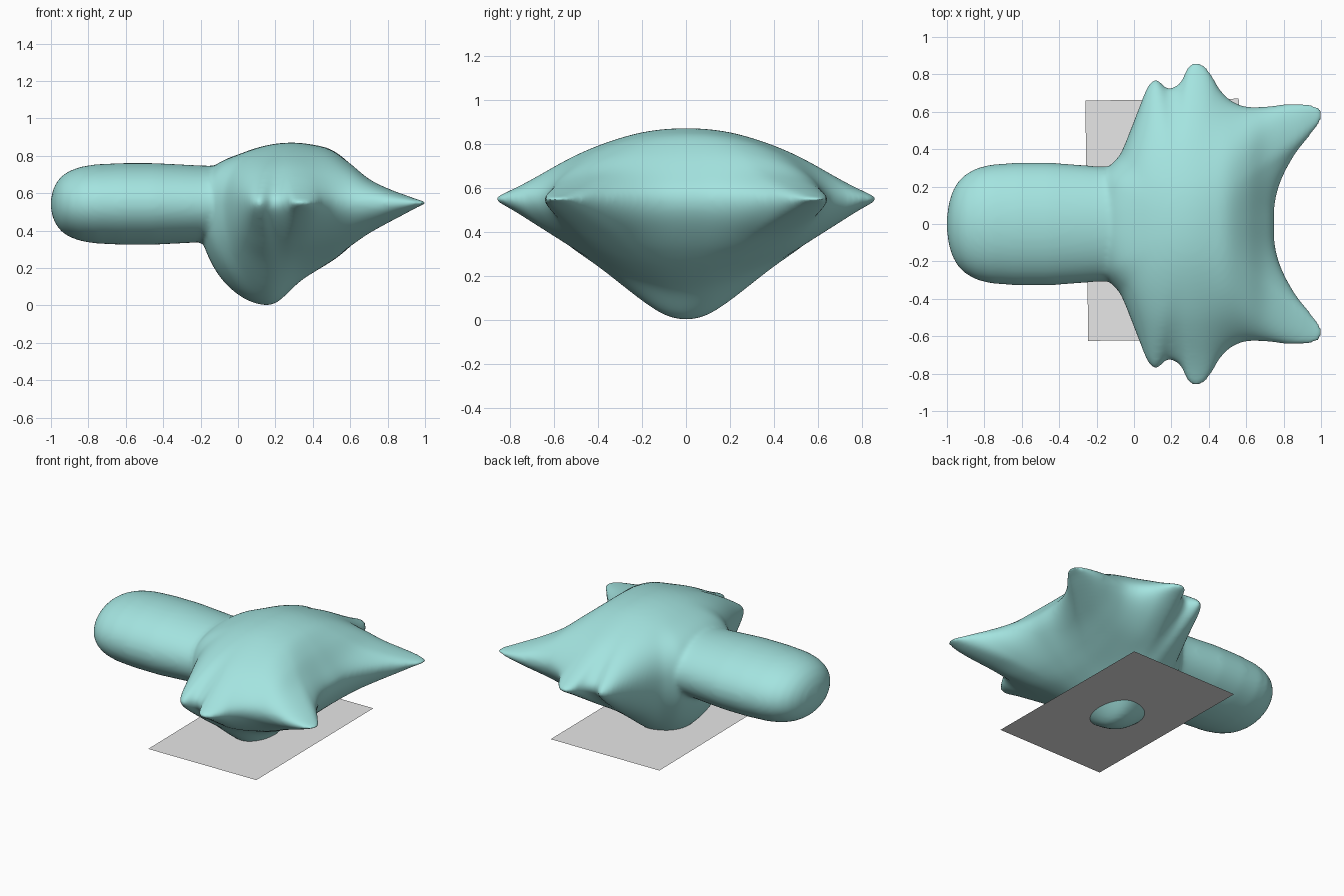
import bpy, bmesh, math
from mathutils import Vector

if "Cube" in bpy.data.objects:
    bpy.data.objects.remove(bpy.data.objects["Cube"])


def make_material(name, colour):
    m = bpy.data.materials.new(name)
    m.diffuse_color = (*colour, 1)
    m.use_nodes = True
    m.node_tree.nodes["Principled BSDF"].inputs["Base Color"].default_value = m.diffuse_color
    return m


def make_object(name, bm, material):
    me = bpy.data.meshes.new(name)
    bmesh.ops.recalc_face_normals(bm, faces=bm.faces)
    bm.to_mesh(me)
    bm.free()
    me.materials.append(material)
    ob = bpy.data.objects.new(name, me)
    bpy.context.collection.objects.link(ob)
    return ob


def skin(bm, rings, start, end):
    """Close a stack of equal rings with a point at each end."""
    a, b = bm.verts.new(start), bm.verts.new(end)
    rows = [[bm.verts.new(p) for p in ring] for ring in rings]
    n = len(rows[0])
    for i in range(n):
        j = (i + 1) % n
        bm.faces.new((a, rows[0][i], rows[0][j]))
        for r, q in zip(rows, rows[1:]):
            bm.faces.new((r[i], q[i], q[j], r[j]))
        bm.faces.new((b, rows[-1][j], rows[-1][i]))


def cubic(a, b, c, d, t):
    return 0.5 * (2 * b + (c - a) * t + (2 * a - 5 * b + 4 * c - d) * t * t
                  + (3 * b - a - 3 * c + d) * t ** 3)


def spline(pts, steps):
    """Smooth samples through a closed list of points."""
    n = len(pts)
    return [cubic(*(Vector(pts[(i + k) % n]) for k in (-1, 0, 1, 2)), s / steps)
            for i in range(n) for s in range(steps)]


def curve(values, start, step, x):
    """Smooth value at x from an evenly spaced list."""
    u = min(max((x - start) / step, 0), len(values) - 1.001)
    i = int(u)
    v = [values[min(max(i + k, 0), len(values) - 1)] for k in (-1, 0, 1, 2)]
    return max(0.01, cubic(*v, u - i))


teal = make_material("pale teal", (0.37, 0.775, 0.745))
grey = make_material("light grey", (0.82, 0.82, 0.82))

# Half outline of the winged body, mirrored across y
half = [(.75, 0), (.755, .12), (.79, .24), (.86, .37), (.94, .47), (.995, .54),
        (1.015, .59), (.975, .635), (.85, .645), (.7, .628), (.6, .628), (.52, .66),
        (.46, .72), (.42, .79), (.38, .845), (.335, .868), (.29, .845), (.26, .78),
        (.235, .745), (.18, .725), (.14, .76), (.11, .775), (.07, .73), (.03, .63),
        (-.02, .5), (-.07, .38), (-.11, .33), (-.17, .26), (-.21, .13), (-.22, 0)]
outline = spline(half + [(x, -y) for x, y in half[-2:0:-1]], 5)
centre, mid = Vector((0.25, 0)), 0.55

# Heights along the length (every 0.1 from -0.2) and falloff across (every 0.1 from 0)
TOP_X = [.21, .235, .26, .293, .315, .321, .31, .285, .22, .135, .085, .05, .02, .015]
LOW_X = [.32, .35, .36, .36, .36, .36, .355, .315, .25, .18, .125, .075, .025, .015]
TOP_Y = [1, .985, .94, .86, .755, .63, .48, .325, .19, .09]
LOW_Y = [1, .98, .92, .84, .74, .63, .49, .345, .20, .09]


def envelope(along, across, x, y):
    a = curve(along, -0.2, 0.1, x) / max(along)
    b = curve(across, 0, 0.1, abs(y))
    return max(along) / math.sqrt(a ** -2 + b ** -2 - 0.999)


def keel(x, y):
    width = 0.115 if x > 0.16 else 0.20
    return 0.19 * math.exp(-((x - 0.16) / width) ** 2 / 2 - (y / 0.235) ** 2 / 2)


def body_point(edge, s, side):
    p = centre + (edge - centre) * s
    rim = max(0, 1 - s ** 6) ** 0.5
    if side > 0:
        return (p.x, p.y, mid + rim * envelope(TOP_X, TOP_Y, p.x, p.y))
    return (p.x, p.y, mid - rim * (envelope(LOW_X, LOW_Y, p.x, p.y) + keel(p.x, p.y)))


# Winged body: domed top, bulging keel below
bm = bmesh.new()
levels = [1 - (1 - k / 32) ** 1.6 for k in range(1, 33)]
rings = [[body_point(e, s, 1) for e in outline] for s in levels]
rings += [[body_point(e, s, -1) for e in outline] for s in levels[-2::-1]]
skin(bm, rings, body_point(centre, 0, 1), body_point(centre, 0, -1))

# Rounded tail, an oval tube running into the body
stations = [(-1.0, .12), (-.99, .34), (-.97, .54), (-.94, .70), (-.90, .82), (-.84, .92),
            (-.76, .98), (-.62, 1.01), (-.45, 1.01), (-.3, .975), (-.2, .95), (0, .93)]
tail = [[(x, .325 * r * math.cos(a), .543 + .216 * r * math.sin(a))
         for a in (math.tau * k / 48 for k in range(48))] for x, r in stations]
skin(bm, tail, (-1.003, 0, .543), (.05, 0, .543))
body = make_object("winged_body", bm, teal)

# Fuse the two shells and soften their join
remesh = body.modifiers.new("fuse", "REMESH")
remesh.mode = "VOXEL"
remesh.voxel_size = 0.013
remesh.use_smooth_shade = True
soften = body.modifiers.new("soften", "SMOOTH")
soften.factor = 0.5
soften.iterations = 14

# Thin flat sheet crossing the keel
bm = bmesh.new()
bm.faces.new([bm.verts.new((x, y, 0.08)) for x, y in
              ((-.245, -.625), (.57, -.615), (.56, .67), (-.26, .66))])
make_object("flat_sheet", bm, grey)
